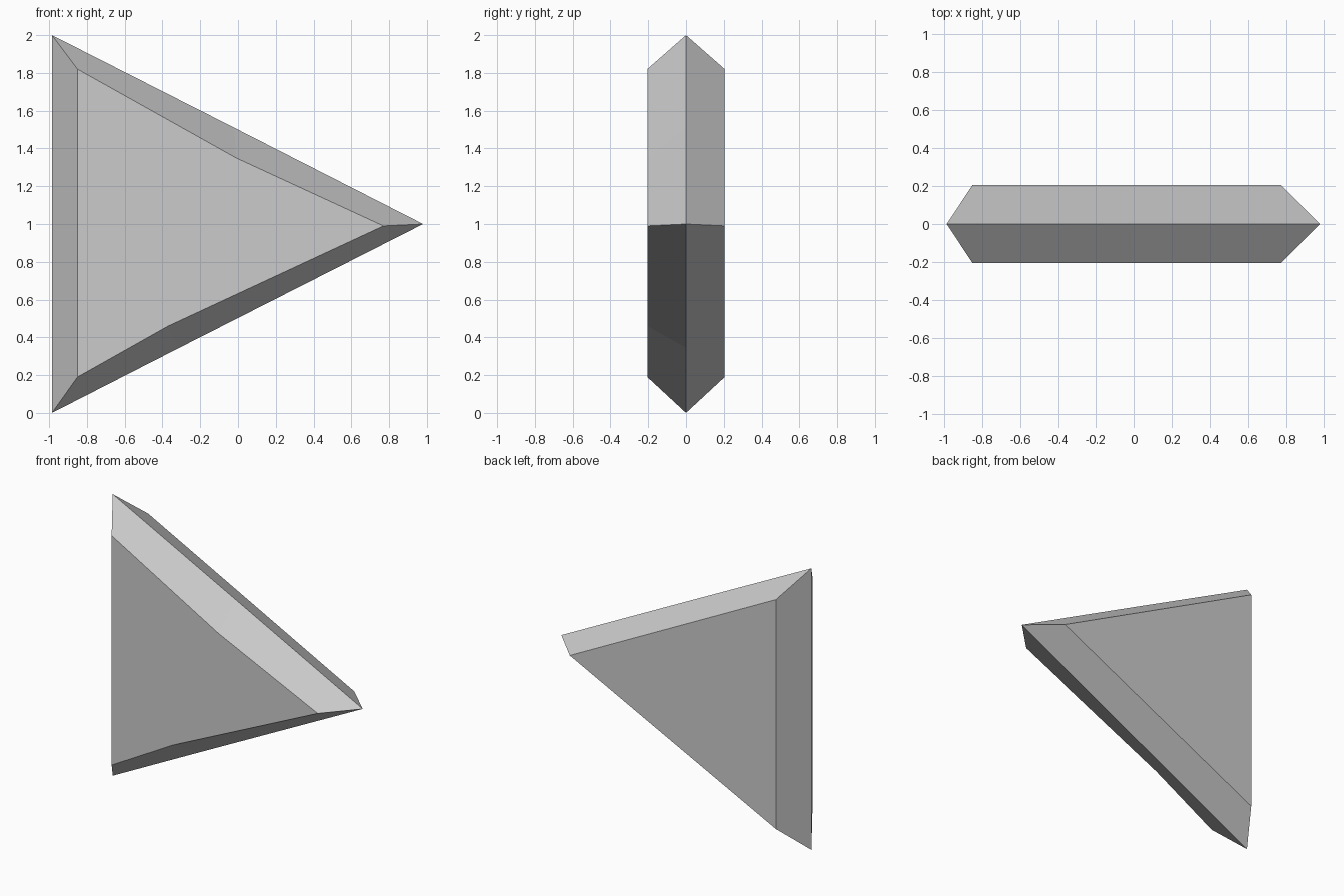
import bpy
import bmesh

cube = bpy.data.objects.get("Cube")
if cube:
    bpy.data.objects.remove(cube, do_unlink=True)

grey = bpy.data.materials.new("plain grey")
grey.use_nodes = True
colour = (0.6, 0.6, 0.6, 1)
grey.diffuse_color = colour
grey.node_tree.nodes["Principled BSDF"].inputs["Base Color"].default_value = colour

# Outlines in x, z: top corner, upper middle, tip, lower middle, bottom corner
ridge_outline = [(-0.985, 2), (-0.02, 1.51), (0.98, 1), (-0.31, 0.345), (-0.985, 0)]
front_outline = [(-0.85, 1.82), (-0.01, 1.35), (0.77, 0.99), (-0.37, 0.46), (-0.85, 0.19)]
back_outline = [front_outline[i] for i in (0, 2, 4)]

bm = bmesh.new()


def ring(outline, y):
    return [bm.verts.new((x, y, z)) for x, z in outline]


ridge = ring(ridge_outline, 0)
front = ring(front_outline, -0.205)
back = ring(back_outline, 0.205)

# Flat front and back
bm.faces.new(front)
bm.faces.new(back)

# Front bevel, with a kink halfway along each slanted side
for i in range(len(ridge)):
    j = (i + 1) % len(ridge)
    bm.faces.new((ridge[i], ridge[j], front[j], front[i]))

# Back bevel, with straight sides
bm.faces.new((*ridge[0:3], back[1], back[0]))
bm.faces.new((*ridge[2:5], back[2], back[1]))
bm.faces.new((ridge[4], ridge[0], back[0], back[2]))

bmesh.ops.recalc_face_normals(bm, faces=bm.faces)
mesh = bpy.data.meshes.new("bevelled_triangle")
bm.to_mesh(mesh)
bm.free()
mesh.materials.append(grey)
plate = bpy.data.objects.new("bevelled_triangle", mesh)
bpy.context.collection.objects.link(plate)
